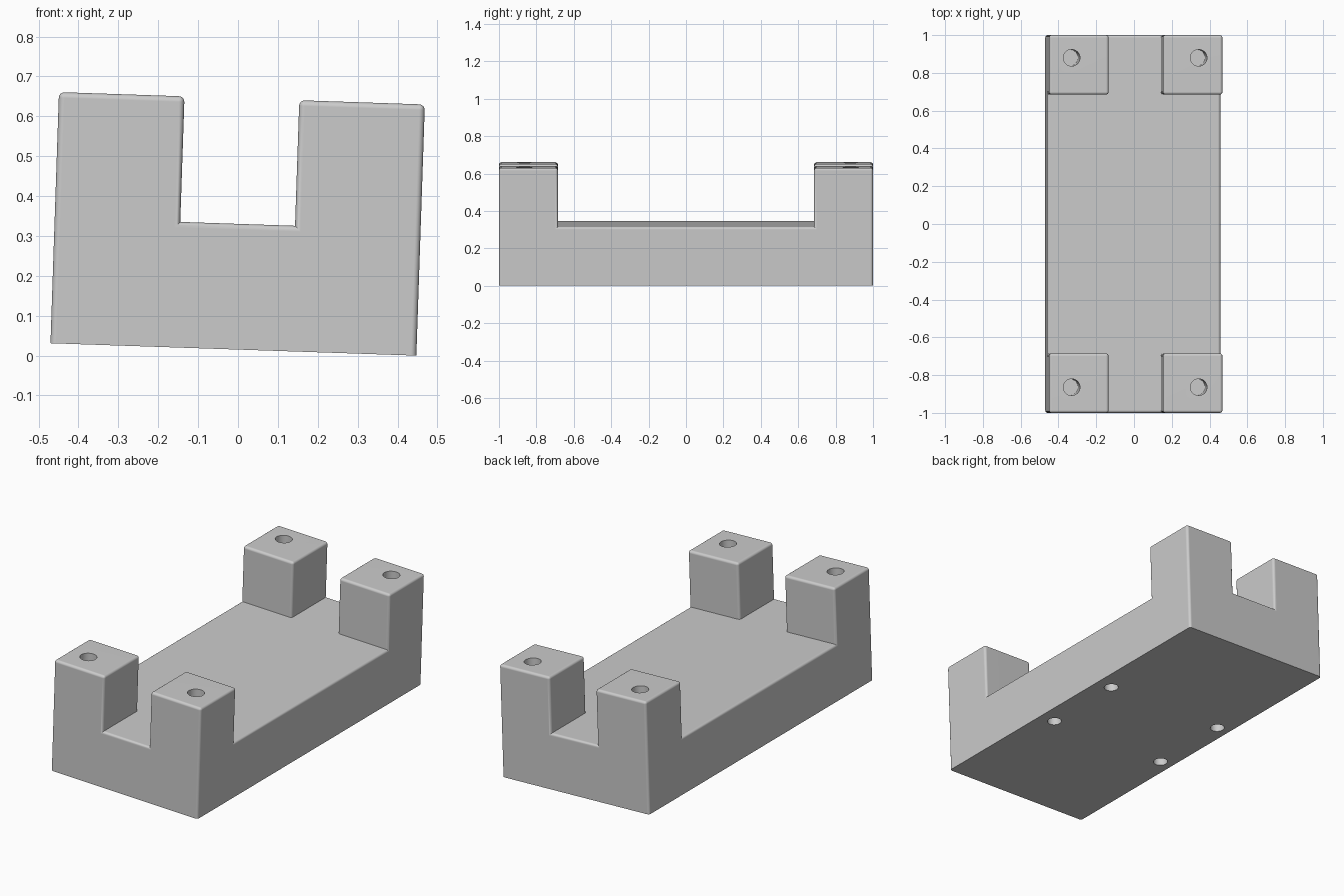
import bpy, bmesh
from mathutils import Matrix

if "Cube" in bpy.data.objects:
    bpy.data.objects.remove(bpy.data.objects["Cube"])

HALF_W, HALF_L, FLOOR, TOP, POST = 0.459, 1.0, 0.315, 0.63, 0.315
TILT = 0.0338

grey = bpy.data.materials.new("plain grey")
grey.use_nodes = True
grey.diffuse_color = (0.6, 0.6, 0.6, 1)
grey.node_tree.nodes["Principled BSDF"].inputs["Base Color"].default_value = (0.6, 0.6, 0.6, 1)


def make_object(name, bm):
    mesh = bpy.data.meshes.new(name)
    bm.to_mesh(mesh)
    bm.free()
    mesh.materials.append(grey)
    obj = bpy.data.objects.new(name, mesh)
    bpy.context.collection.objects.link(obj)
    return obj


# Slab: a three by three grid raised to floor height
bm = bmesh.new()
xs = (-HALF_W, POST - HALF_W, HALF_W - POST, HALF_W)
ys = (-HALF_L, POST - HALF_L, HALF_L - POST, HALF_L)
grid = [[bm.verts.new((x, y, 0)) for y in ys] for x in xs]
cells = {}
for i in range(3):
    for j in range(3):
        cells[i, j] = bm.faces.new((grid[i][j], grid[i + 1][j], grid[i + 1][j + 1], grid[i][j + 1]))
raised = bmesh.ops.extrude_face_region(bm, geom=list(cells.values()), use_keep_orig=True)["geom"]
for v in raised:
    if isinstance(v, bmesh.types.BMVert):
        v.co.z = FLOOR

# Four corner posts
corners = [f for f in raised if isinstance(f, bmesh.types.BMFace)
           and abs(f.calc_center_median().x) > 0.2 and abs(f.calc_center_median().y) > 0.5]
for f in bmesh.ops.extrude_discrete_faces(bm, faces=corners)["faces"]:
    for v in f.verts:
        v.co.z = TOP
bmesh.ops.remove_doubles(bm, verts=bm.verts, dist=0.0001)
bmesh.ops.recalc_face_normals(bm, faces=bm.faces)
bmesh.ops.dissolve_limit(bm, angle_limit=0.01, verts=bm.verts, edges=bm.edges)

# Round the outward edges, leaving the underside sharp
rounded = [e for e in bm.edges if e.is_convex and e.calc_face_angle(0) > 1
           and max(v.co.z for v in e.verts) > 0.01]
bmesh.ops.bevel(bm, geom=rounded, offset=0.014, segments=4, profile=0.5,
                affect='EDGES', clamp_overlap=True)
body = make_object("bracket_body", bm)

# Blind screw holes: one in each post top, four underneath
bm = bmesh.new()


def hole(x, y, radius, low, high):
    bmesh.ops.create_cone(bm, cap_ends=True, segments=32, radius1=radius, radius2=radius,
                          depth=high - low, matrix=Matrix.Translation((x, y, (low + high) / 2)))


for x in (-0.34, 0.333):
    for y in (-0.864, 0.88):
        hole(x, y, 0.044, TOP - 0.32, TOP + 0.1)
for x in (-0.38, 0.362):
    for y in (-0.246, 0.228):
        hole(x, y, 0.038, -0.1, 0.2)
cutter = make_object("hole_cutter", bm)
cutter.hide_render = True

cut = body.modifiers.new("holes", 'BOOLEAN')
cut.operation, cut.solver, cut.object = 'DIFFERENCE', 'EXACT', cutter
bpy.context.view_layer.objects.active = body
body.select_set(True)
cutter.select_set(False)
bpy.ops.object.modifier_apply(modifier=cut.name)
bpy.data.objects.remove(cutter)

# Smooth rounds with flat main faces
bpy.ops.object.shade_smooth_by_angle(angle=0.6)
weighted = body.modifiers.new("flat faces", 'WEIGHTED_NORMAL')
weighted.keep_sharp = True

# The whole piece leans slightly to one side
body.rotation_euler.y = TILT
body.location = (-0.0115, 0, HALF_W * TILT)
